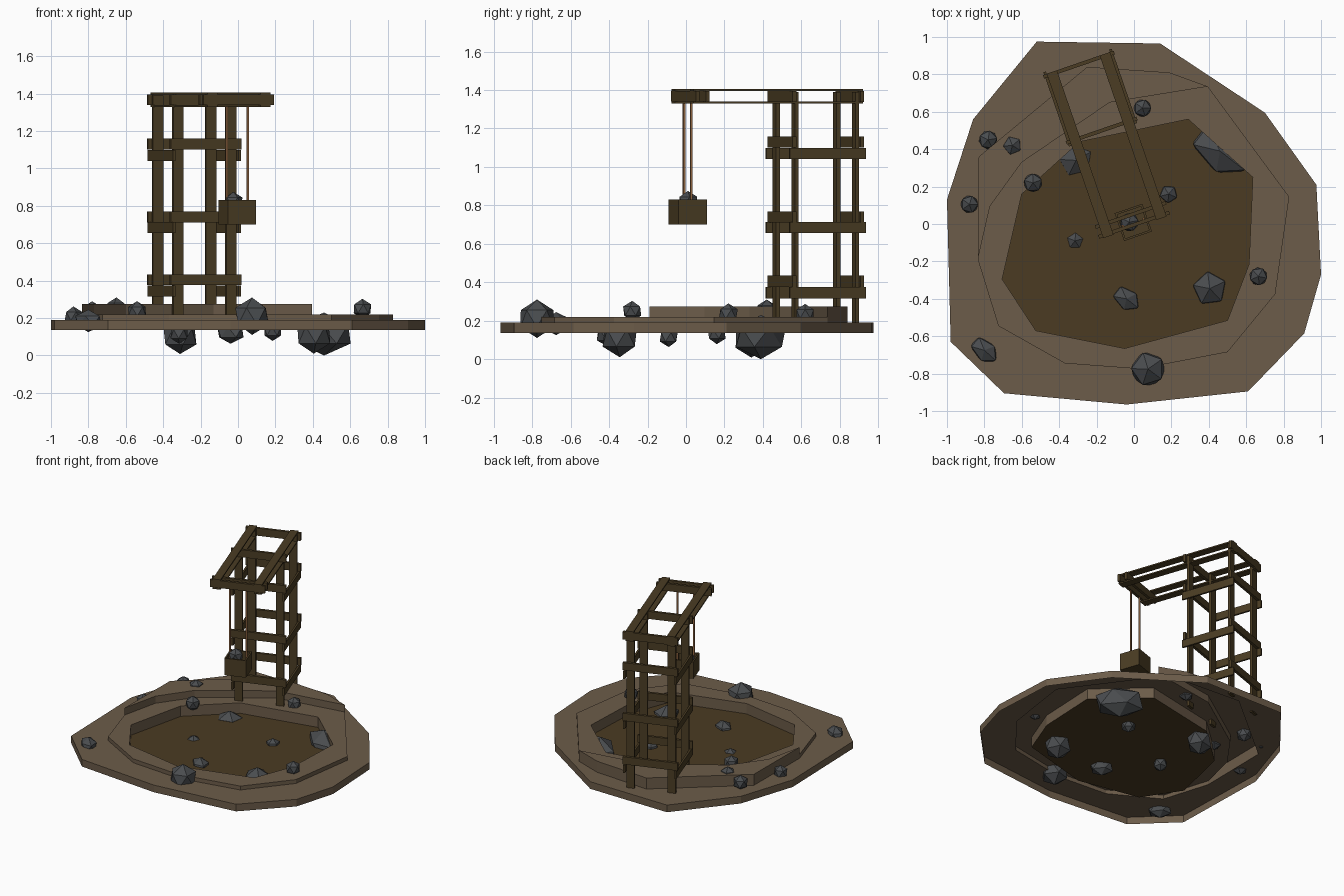
import bpy, bmesh, math
from mathutils import Matrix, Vector

cube = bpy.data.objects.get("Cube")
if cube:
    bpy.data.objects.remove(cube, do_unlink=True)


def material(name, color):
    m = bpy.data.materials.new(name)
    m.use_nodes = True
    m.diffuse_color = (*color, 1)
    bsdf = next(n for n in m.node_tree.nodes if n.type == 'BSDF_PRINCIPLED')
    bsdf.inputs["Base Color"].default_value = (*color, 1)
    return m


DIRT = material("dirt", (0.15, 0.107, 0.067))
MUD = material("pit mud", (0.07, 0.043, 0.016))
WOOD = material("dark wood", (0.07, 0.046, 0.017))
STONE = material("grey stone", (0.068, 0.073, 0.078))
ROPE = material("rope", (0.32, 0.15, 0.06))


def finish(name, bm, mat, matrix=Matrix()):
    mesh = bpy.data.meshes.new(name)
    bm.to_mesh(mesh)
    bm.free()
    mesh.materials.append(mat)
    obj = bpy.data.objects.new(name, mesh)
    obj.matrix_world = matrix
    bpy.context.collection.objects.link(obj)
    return obj


# ---- Ground: terraced open shell around a pit ----
RIM = [(-.52, .975), (.14, .965), (.70, .595), (.975, .21), (1, -.27), (.91, -.585),
       (.61, -.895), (-.04, -.965), (-.695, -.905), (-.98, -.63), (-1, .13), (-.86, .56)]
FRONT = [(.395, .735), (.83, .145), (.755, -.375), (.50, -.685), (.03, -.775),
         (-.37, -.745), (-.725, -.545), (-.835, -.19)]
BACK_INNER = [(-.77, .095), (-.60, .33), (-.13, .65)]
BACK_OUTER = [(-.83, .36), (-.25, .84), (.19, .81)]
PIT = [(.29, .56), (.635, .25), (.615, -.215), (.50, -.515), (-.05, -.665),
       (-.525, -.57), (-.705, -.295), (-.60, .16), (-.29, .44)]
BASE, LOW, MID, HIGH, FLOOR = .135, .19, .22, .275, .14


def flat(bm, z, *loops):
    """Fill the area between closed outlines at one height."""
    edges = []
    for loop in loops:
        vs = [bm.verts.new((x, y, z)) for x, y in loop]
        edges += [bm.edges.new((vs[i - 1], vs[i])) for i in range(len(vs))]
    bmesh.ops.triangle_fill(bm, edges=edges, use_beauty=True, normal=(0, 0, 1))


def wall(bm, path, z0, z1, closed=False):
    """Upright strip along a path."""
    pts = path + path[:1] if closed else path
    for a, b in zip(pts, pts[1:]):
        bm.faces.new([bm.verts.new(p) for p in
                      ((*a, z0), (*b, z0), (*b, z1), (*a, z1))])


def finish_shell(name, bm, mat):
    bmesh.ops.remove_doubles(bm, verts=bm.verts, dist=.0005)
    bmesh.ops.recalc_face_normals(bm, faces=bm.faces)
    if sum(f.normal.z * f.calc_area() for f in bm.faces) < 0:
        bmesh.ops.reverse_faces(bm, faces=bm.faces)
    # merge coplanar triangles into clean terraces
    bmesh.ops.dissolve_limit(bm, angle_limit=.01, verts=bm.verts, edges=bm.edges)
    finish(name, bm, mat)


bm = bmesh.new()
wall(bm, RIM, BASE, LOW, True)
flat(bm, LOW, RIM, FRONT + BACK_OUTER)
wall(bm, FRONT, LOW, MID)
flat(bm, MID, FRONT + BACK_INNER, PIT)
wall(bm, PIT, FLOOR, MID, True)
outer_path = [FRONT[-1]] + BACK_OUTER + [FRONT[0]]
inner_path = [FRONT[-1]] + BACK_INNER + [FRONT[0]]
wall(bm, outer_path, LOW, HIGH)
wall(bm, inner_path, MID, HIGH)
flat(bm, HIGH, outer_path + BACK_INNER[::-1])
finish_shell("ground_terraces", bm, DIRT)

bm = bmesh.new()
flat(bm, FLOOR, PIT)
finish_shell("pit_floor", bm, MUD)

# ---- Crane tower, built in its own turned frame ----
TOWER = Matrix.Translation((-.288, .833, 0)) @ Matrix.Rotation(math.radians(19), 4, 'Z')
HALF, DEPTH = .15, .333


def box(name, center, size, mat=WOOD):
    bm = bmesh.new()
    bmesh.ops.create_cube(bm, size=1)
    bmesh.ops.scale(bm, vec=size, verts=bm.verts)
    return finish(name, bm, mat, TOWER @ Matrix.Translation(center))


for side, sx in (("right", -1), ("left", 1)):
    # posts
    for end, y in (("back", 0), ("front", -DEPTH)):
        box(f"{side}_{end}_post", (sx * HALF, y, .785), (.058, .02, 1.21))
    # twin planks of the boom
    for level, z in (("lower", 1.334), ("upper", 1.4)):
        box(f"{side}_{level}_boom_plank", (sx * HALF, -.435, z), (.058, .93, .01))
    # side braces
    for i, z in enumerate((.345, .685, 1.07)):
        box(f"{side}_brace_{i}", (sx * (HALF + .036), -DEPTH / 2, z), (.014, .42, .058))
    # hoist ropes
    box(f"{side}_rope", (sx * .059, -.872, 1.06), (.011, .011, .54), ROPE)

# cross braces on the tower, outside the posts
for end, y in (("back", .02), ("front", -DEPTH - .02)):
    for i, z in enumerate((.405, .74, 1.13, 1.367)):
        box(f"{end}_cross_brace_{i}", (0, y, z), (.40, .02, .058))
# boom tip cross bars
for i, y in enumerate((-.83, -.885)):
    box(f"boom_tip_bar_{i}", (0, y, 1.367), (.40, .02, .056))

# ---- Open bucket ----
bm = bmesh.new()
bmesh.ops.create_cube(bm, size=1)
bmesh.ops.scale(bm, vec=(.157, .157, .13), verts=bm.verts)
top = max(bm.faces, key=lambda f: f.calc_center_median().z)
bmesh.ops.inset_region(bm, faces=[top], thickness=.016)
inner = bmesh.ops.extrude_discrete_faces(bm, faces=[top])["faces"]
bmesh.ops.translate(bm, vec=(0, 0, -.09), verts=inner[0].verts)
finish("bucket", bm, WOOD, TOWER @ Matrix.Translation((0, -.872, .765)))

# ---- Rocks: x, y, z, radius, stretch, turn in degrees ----
ROCKS = [
    (-.78, .45, .235, .055, 1, 10), (-.65, .42, .255, .055, 1, 40),
    (-.54, .22, .235, .055, 1, 20), (-.88, .105, .21, .052, 1, 0),
    (-.31, .34, .1, .092, 1.1, 30), (-.315, -.09, .115, .052, 1, 15),
    (.185, .16, .13, .052, 1, 50), (.045, .62, .235, .052, 1, 0),
    (.46, .39, .115, .115, 1.6, -38), (-.04, -.40, .125, .062, 1.4, -38),
    (.405, -.345, .11, .1, 1, 25), (.665, -.28, .25, .053, 1, 60),
    (.075, -.775, .21, .1, 1, 35), (-.80, -.675, .185, .06, 1.5, -42),
    (-.025, .01, .82, .055, 1, 10),
]
for i, (x, y, z, r, stretch, turn) in enumerate(ROCKS):
    bm = bmesh.new()
    bmesh.ops.create_icosphere(bm, subdivisions=1, radius=r)
    bmesh.ops.scale(bm, vec=(stretch, 1, 1), verts=bm.verts)
    finish(f"rock_{i}", bm, STONE,
           Matrix.Translation((x, y, z)) @ Matrix.Rotation(math.radians(turn), 4, 'Z'))
